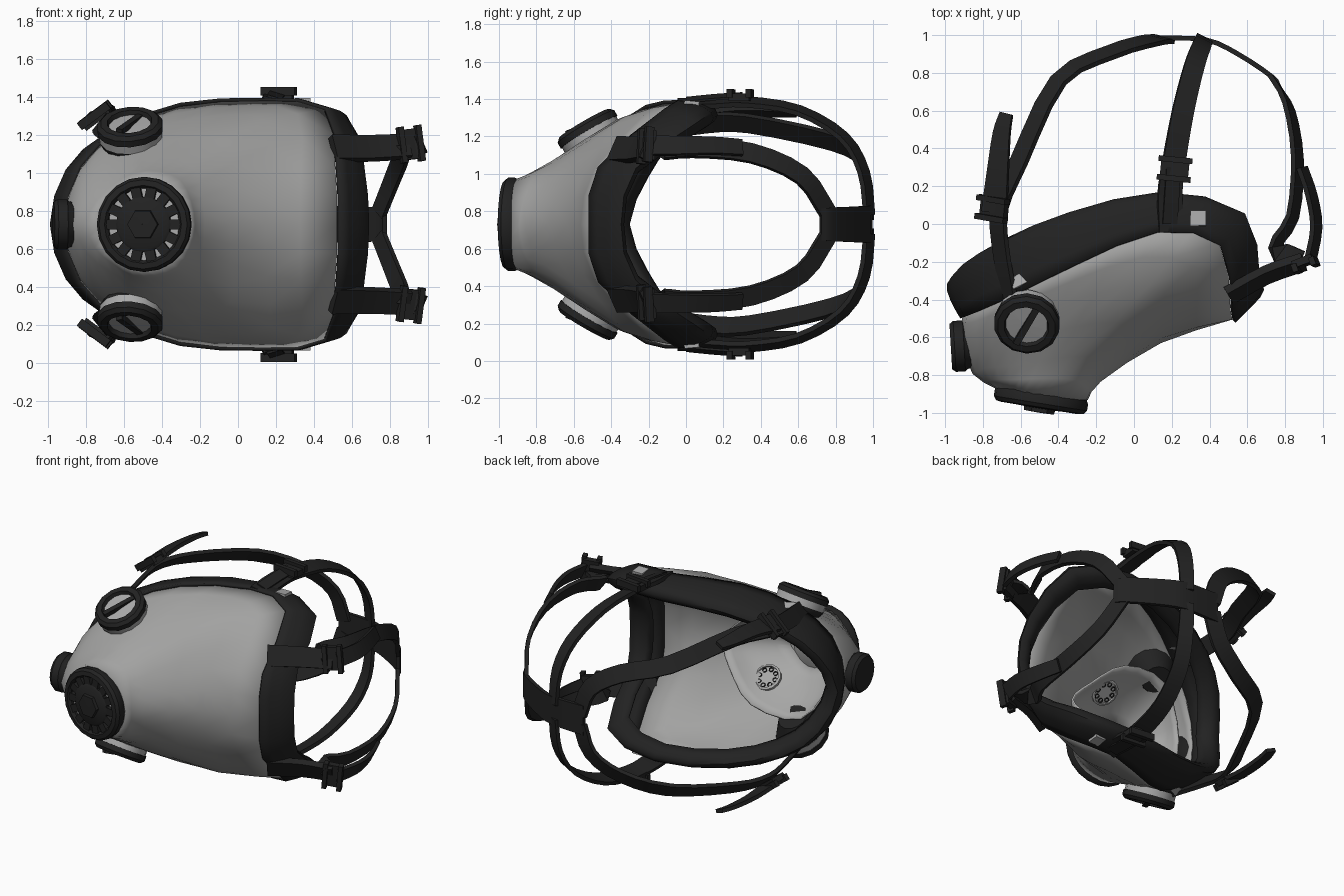
import bpy, bmesh, math
from mathutils import Vector as V

if "Cube" in bpy.data.objects:
    bpy.data.objects.remove(bpy.data.objects["Cube"])

CZ = 0.73  # height of the symmetry plane; all z values below are relative to it


def material(name, c):
    m = bpy.data.materials.new(name)
    m.diffuse_color = (*c, 1)
    m.use_nodes = True
    m.node_tree.nodes["Principled BSDF"].inputs["Base Color"].default_value = m.diffuse_color
    return m


RUBBER = material("black rubber", (0.016, 0.016, 0.016))
VISOR = material("visor grey", (0.36, 0.36, 0.355))
CUP = material("pale grey", (0.39, 0.39, 0.385))
METAL = material("ring grey", (0.40, 0.40, 0.40))


def build(name, verts, faces, mat, mirror=False, thick=0, angle=35):
    bm = bmesh.new()
    vs = [bm.verts.new(v) for v in verts]
    for f in faces:
        bm.faces.new([vs[i] for i in f])
    bmesh.ops.remove_doubles(bm, verts=bm.verts, dist=0.0005)
    bmesh.ops.recalc_face_normals(bm, faces=bm.faces)
    me = bpy.data.meshes.new(name)
    bm.to_mesh(me)
    bm.free()
    me.materials.append(mat)
    ob = bpy.data.objects.new(name, me)
    ob.location.z = CZ
    bpy.context.collection.objects.link(ob)
    if mirror:
        md = ob.modifiers.new("mirror", 'MIRROR')
        md.use_axis = (False, False, True)
    if thick:
        md = ob.modifiers.new("shell", 'SOLIDIFY')
        md.thickness, md.offset = thick, 0
    bpy.ops.object.select_all(action='DESELECT')
    ob.select_set(True)
    bpy.context.view_layer.objects.active = ob
    bpy.ops.object.shade_smooth_by_angle(angle=math.radians(angle))
    return ob


def spline(p, n, before=None, after=None):
    """Catmull-Rom points through p, n steps per span."""
    p = [V(q) for q in p]
    q = [V(before) if before else 2 * p[0] - p[1]] + p + [V(after) if after else 2 * p[-1] - p[-2]]
    out = []
    for i in range(1, len(q) - 2):
        a, b, c, d = q[i - 1:i + 3]
        for k in range(n):
            t = k / n
            out.append(0.5 * (2 * b + (c - a) * t + (2 * a - 5 * b + 4 * c - d) * t * t
                              + (3 * b - a - 3 * c + d) * t ** 3))
    return out + [p[-1]]


def loft(name, loops, mat, n=2, m=2, thick=0.012, angle=35):
    """Half shell through station loops that start and end on the mirror plane."""
    flip = lambda q: (q[0], q[1], -q[2])
    around = [spline(l, n, flip(l[1]), flip(l[-2])) for l in loops]
    cols = [spline(c, m) for c in zip(*around)]
    w = len(cols[0])
    verts = [v for c in cols for v in c]
    faces = [(i * w + j, i * w + j + 1, (i + 1) * w + j + 1, (i + 1) * w + j)
             for i in range(len(cols) - 1) for j in range(w - 1)]
    return build(name, verts, faces, mat, True, thick, angle)


def frame(axis):
    n = V(axis).normalized()
    u = n.cross(V((0, 0, 1)) if abs(n.z) < 0.7 else V((1, 0, 0))).normalized()
    return n, u, n.cross(u)


def lathe(name, centre, axis, profile, segs, mat, mirror=False):
    n, u, w = frame(axis)
    verts = [V(centre) + n * h + (u * math.cos(a) + w * math.sin(a)) * max(r, 0.0008)
             for r, h in profile for a in [2 * math.pi * k / segs for k in range(segs)]]
    faces = [(i * segs + k, i * segs + (k + 1) % segs, (i + 1) * segs + (k + 1) % segs, (i + 1) * segs + k)
             for i in range(len(profile) - 1) for k in range(segs)]
    return build(name, verts, faces, mat, mirror)


def box(name, centre, along, normal, size, mat, mirror=False):
    a = V(along).normalized()
    n = (V(normal) - a * V(normal).dot(a)).normalized()
    b = n.cross(a)
    verts = [V(centre) + a * size[0] * i / 2 + b * size[1] * j / 2 + n * size[2] * k / 2
             for i in (-1, 1) for j in (-1, 1) for k in (-1, 1)]
    faces = [(0, 1, 3, 2), (4, 6, 7, 5), (0, 4, 5, 1), (2, 3, 7, 6), (0, 2, 6, 4), (1, 5, 7, 3)]
    return build(name, verts, faces, mat, mirror)


def ribbon(name, pts, w0, w1, mirror=True, thick=0.026, n=3, facing=None):
    """Flat strap that faces away from the middle of the head, or along facing."""
    p = spline(pts, n)
    verts, faces = [], []
    for i, q in enumerate(p):
        t = (p[min(i + 1, len(p) - 1)] - p[max(i - 1, 0)]).normalized()
        side = t.cross(V(facing) if facing else q - V((0, 0.25, 0))).normalized()
        nor = side.cross(t)
        w = w0 + (w1 - w0) * i / (len(p) - 1)
        verts += [q + side * w / 2 * a + nor * thick / 2 * b for a, b in ((-1, -1), (1, -1), (1, 1), (-1, 1))]
        if i:
            o = 4 * i
            faces += [(o - 4 + k, o - 4 + (k + 1) % 4, o + (k + 1) % 4, o + k) for k in range(4)]
    faces += [(0, 1, 2, 3), (len(verts) - 4, len(verts) - 3, len(verts) - 2, len(verts) - 1)]
    return build(name, verts, faces, RUBBER, mirror)


# Visor shell: loops run from the forehead centre round the side to the chin
rim = [(.52, -.50, 0), (.51, -.45, .30), (.45, -.10, .60), (.12, -.03, .645),
       (-.30, -.20, .62), (-.60, -.35, .50), (-.82, -.45, .30), (-.90, -.48, 0)]
mid = [(.14, -.625, 0), (.15, -.54, .27), (.16, -.36, .53), (-.05, -.33, .57),
       (-.38, -.42, .52), (-.65, -.52, .40), (-.83, -.58, .25), (-.91, -.60, 0)]
neck = [(-.18, -.83, 0), (-.19, -.79, .14), (-.22, -.71, .28), (-.33, -.70, .33),
        (-.50, -.72, .33), (-.66, -.75, .25), (-.79, -.76, .15), (-.85, -.79, 0)]
snout = [(-.25, -.93, 0), (-.28, -.93, .12), (-.36, -.92, .20), (-.48, -.91, .235),
         (-.58, -.90, .215), (-.65, -.88, .16), (-.70, -.87, .10), (-.72, -.87, 0)]
loft("visor", [rim, mid, neck, snout], VISOR)

# Face seal: outer wall, rounded back edge and lip turned inwards
back = [(.68, -.35, 0), (.655, -.27, .30), (.58, .05, .54), (.15, .15, .61),
        (-.35, .04, .57), (-.70, -.10, .45), (-.90, -.22, .27), (-.98, -.32, 0)]


def pull(loop, s, dy):
    return [((x + .15) * s - .15, y + dy, z * s) for x, y, z in loop]


edge = pull(rim, 1.015, -.015)
wall = [tuple(V(a) * .5 + V(b) * .5) for a, b in zip(pull(rim, 1.04, 0), pull(back, 1.02, 0))]
loft("face_seal", [edge, wall, back, pull(back, .92, .0), pull(back, .85, -.07)], RUBBER, thick=.02, angle=50)

# Inner nose cup with its two valves
cup = [(.08, -.53, 0), (-.02, -.46, .13), (-.25, -.38, .31), (-.62, -.42, .33), (-.80, -.50, 0)]
cup_mid = [(-.04, -.66, 0), (-.10, -.63, .12), (-.30, -.58, .24), (-.62, -.57, .26), (-.78, -.64, 0)]
cup_tip = [(-.28, -.79, 0), (-.31, -.79, .06), (-.45, -.79, .13), (-.57, -.79, .09), (-.66, -.77, 0)]
loft("nose_cup", [cup, cup_mid, cup_tip], CUP, n=3, m=3)
lathe("voice_plate", (-.47, -.79, 0), (0, 1, 0), [(0, .02), (.14, .02), (.17, 0), (0, 0)], 16, CUP)
VC, VN = V((-.24, -.59, .205)), V((-.05, .6, -.75)).normalized()
lathe("inner_valve", VC, VN, [(0, 0), (.095, 0), (.095, .02), (.08, .025), (.08, .012), (0, .012)], 14, CUP, True)
_, u, w = frame(VN)
for k in range(8):
    d = u * math.cos(k * math.pi / 4) + w * math.sin(k * math.pi / 4)
    lathe("valve_hole", VC + d * .06, VN, [(.017, .012), (.017, .02), (.012, .02), (.012, .012)], 8, RUBBER, True)

# Front filter mount
FC, FN = V((-.49, -.915, 0)), V((-.16, -.99, 0)).normalized()
lathe("front_ring", FC, FN, [(.19, -.02), (.235, -.03), (.25, 0), (.25, .035), (.235, .055),
                             (.205, .06), (.19, .04), (.19, -.02)], 20, RUBBER)
lathe("front_grille_back", FC, FN, [(0, .02), (.2, .02), (.2, 0), (0, 0)], 20, METAL)
lathe("front_hub", FC, FN, [(.145, .02), (.145, .05), (.13, .06), (0, .065)], 20, RUBBER)
lathe("front_nut", FC, FN, [(.085, .05), (.08, .083), (0, .085)], 6, RUBBER)
_, u, w = frame(FN)
for k in range(14):
    a = 2 * math.pi * k / 14
    d = u * math.cos(a) + w * math.sin(a)
    box("front_spoke", FC + d * .172 + FN * .03, d, FN, (.06, .052, .04), RUBBER)

# Side filter mounts, with their inlets opening inside the mask
SC, SN = V((-.57, -.545, .54)), V((-.08, -.5, .86)).normalized()
lathe("side_filter_base", SC, SN, [(0, -.235), (.10, -.235), (.135, -.17), (.155, -.13), (.165, -.11), (.165, -.09)], 14, RUBBER, True)
lathe("side_filter_band", SC, SN, [(.15, -.1), (.168, -.1), (.168, -.05), (.15, -.05)], 14, METAL, True)
lathe("side_filter_cap", SC, SN, [(.15, -.055), (.175, -.055), (.175, -.02), (.155, 0), (.12, 0), (.11, -.03)], 14, RUBBER, True)
lathe("side_filter_face", SC, SN, [(.125, -.025), (0, -.02)], 14, METAL, True)
box("side_filter_bar", SC - SN * .015, (.5, .85, .35), SN, (.235, .035, .03), RUBBER, True)

# Chin cap
lathe("chin_cap", (-.90, -.645, 0), (-1, -.06, 0), [(0, -.09), (.10, -.09), (.125, -.01), (.135, 0), (.135, .05), (.12, .07), (0, .07)], 14, RUBBER)

# Head harness: back pad and three pairs of straps
ribbon("back_pad", [(.77, .72, 0), (.73, .78, 0), (.55, .90, 0), (.38, .975, 0), (.12, .985, 0)], .17, .21, False)
ribbon("temple_strap", [(.20, -.04, .645), (.19, .15, .65), (.21, .32, .655), (.26, .6, .61),
                        (.32, .84, .47), (.36, .95, .28), (.37, .98, .05)], .14, .09)
ribbon("chin_strap", [(-.66, -.40, .48), (-.71, -.1, .51), (-.71, .1, .54), (-.61, .33, .54),
                      (-.40, .76, .45), (-.12, .91, .37), (.08, .97, .24), (.16, .98, .04)], .12, .12)
ribbon("forehead_tab", [(.50, -.38, .40), (.70, -.27, .40), (.90, -.20, .41)], .14, .13, thick=.045)
ribbon("forehead_strap", [(.88, -.2, .41), (.75, -.12, .40), (.84, .04, .41), (.865, .35, .38),
                          (.82, .62, .26), (.74, .76, .06)], .12, .10)
ribbon("forehead_tail", [(.93, -.21, .42), (.965, -.02, .42), (.94, .15, .42), (.89, .30, .41)], .11, .09)
ribbon("chin_tail", [(-.74, .06, .57), (-.72, .28, .60), (-.70, .48, .60), (-.675, .585, .595)], .14, .07,
       facing=(-.35, 0, .9))
ribbon("temple_tail", [(.19, .0, .665), (.20, .15, .68), (.21, .30, .69)], .08, .08, thick=.012)

# Buckles: a plate with two cross bars each
for name, c, along, nor, s in (("temple", (.215, .29, .68), (.1, 1, 0), (0, .05, 1), .15),
                               ("chin", (-.74, .08, .56), (.1, 1, .1), (-.6, 0, .8), .16),
                               ("forehead", (.90, -.2, .42), (.9, .35, .1), (.4, -.9, .1), .16)):
    a, n = V(along).normalized(), V(nor).normalized()
    box(name + "_buckle", c, a, n, (.11, s, .04), RUBBER, True)
    for k in (-1, 1):
        box(name + "_buckle_bar", V(c) + a * .05 * k + n * .02, a, n, (.03, s + .03, .045), RUBBER, True)

# Grey rivet plates on the seal beside the strap roots
box("temple_plate", (.34, .03, .645), (1, 0, 0), (.1, .1, 1), (.08, .08, .03), METAL, True)
box("chin_plate", (-.61, -.30, .525), (.8, .4, 0), (-.4, .1, .9), (.09, .06, .02), METAL, True)
